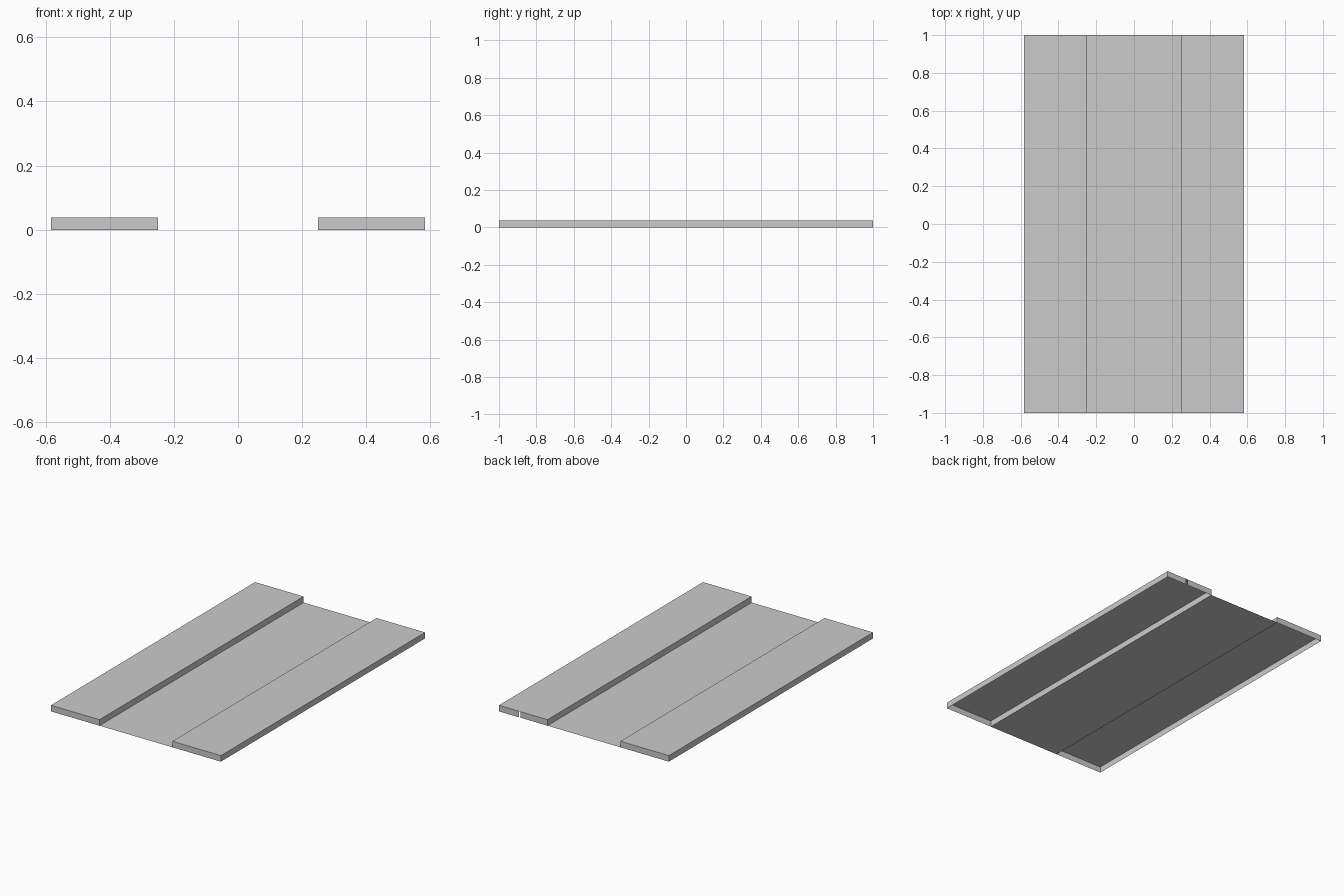
import bpy
import bmesh

if "Cube" in bpy.data.objects:
    bpy.data.objects.remove(bpy.data.objects["Cube"])

INNER, OUTER = 0.25, 0.583   # kerb line and outer edge in x
END, HEIGHT = 1.0, 0.0375    # half length and kerb height
GAP = (0.434, 0.444)         # narrow slit in one end wall


def finish(name, bm):
    mesh = bpy.data.meshes.new(name)
    bm.to_mesh(mesh)
    bm.free()
    obj = bpy.data.objects.new(name, mesh)
    bpy.context.collection.objects.link(obj)
    return obj


def quad(bm, *corners):
    bm.faces.new([bm.verts.new(c) for c in corners])


def wall(bm, a, b):
    """Upright panel from the ground to kerb height."""
    quad(bm, (*a, 0), (*b, 0), (*b, HEIGHT), (*a, HEIGHT))


def pavement(name, side, slit=False):
    """Raised slab, hollow and open underneath."""
    bm = bmesh.new()
    xi, xo = side * INNER, side * OUTER
    quad(bm, (xi, -END, HEIGHT), (xo, -END, HEIGHT),
         (xo, END, HEIGHT), (xi, END, HEIGHT))
    wall(bm, (xi, -END), (xo, -END))
    wall(bm, (xo, -END), (xo, END))
    wall(bm, (xi, END), (xi, -END))
    if slit:
        wall(bm, (xo, END), (side * GAP[1], END))
        wall(bm, (side * GAP[0], END), (xi, END))
    else:
        wall(bm, (xo, END), (xi, END))
    bmesh.ops.remove_doubles(bm, verts=bm.verts, dist=1e-5)
    if side < 0:
        bmesh.ops.reverse_faces(bm, faces=bm.faces)
    return finish(name, bm)


# Flat roadway between the kerbs
bm = bmesh.new()
quad(bm, (-INNER, -END, 0), (INNER, -END, 0), (INNER, END, 0), (-INNER, END, 0))
finish("roadway", bm)

# Raised pavements on both sides
pavement("left_pavement", -1)
pavement("right_pavement", 1, slit=True)
